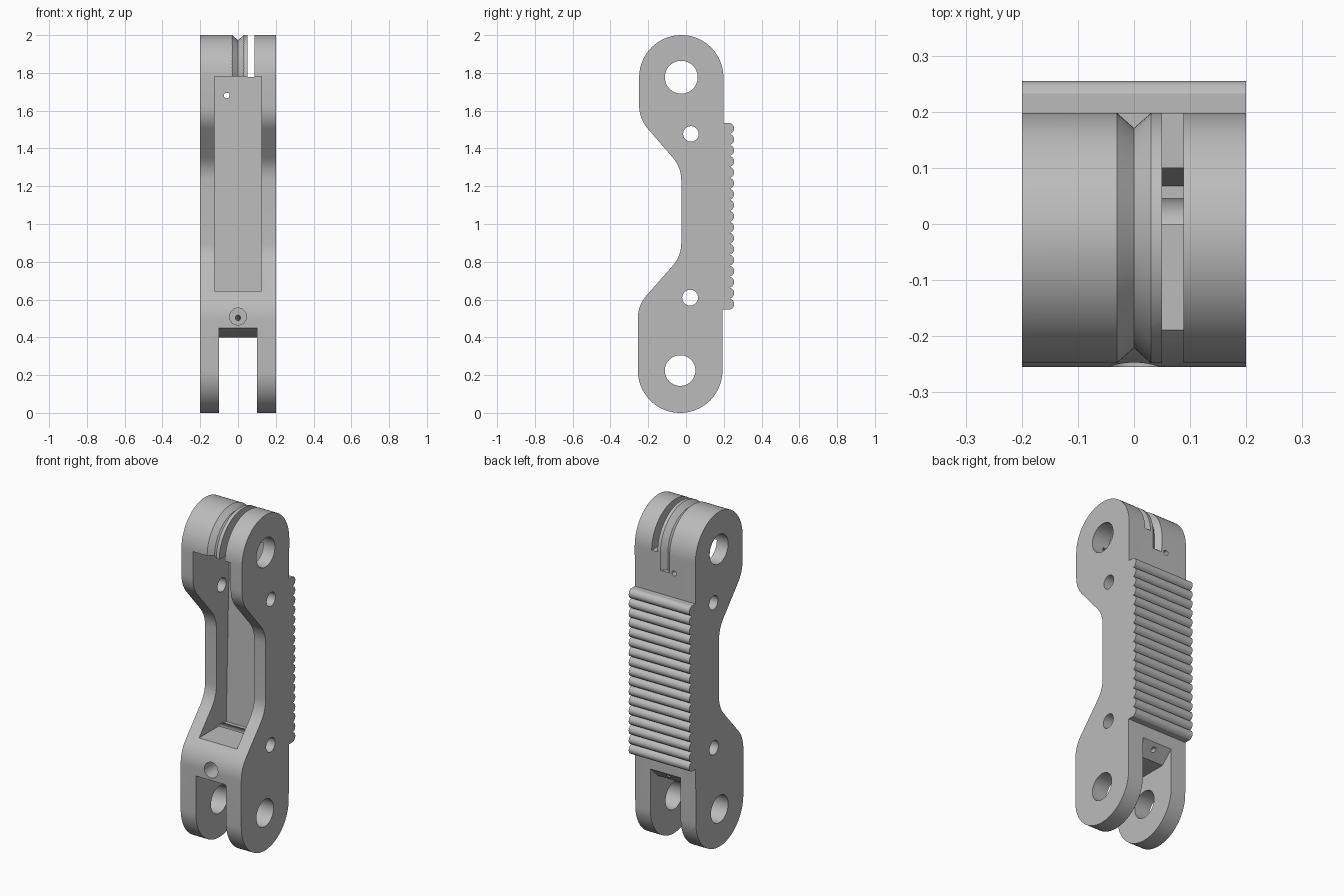
import bpy, bmesh, math
from mathutils import Vector

default = bpy.data.objects.get("Cube")
if default:
    bpy.data.objects.remove(default, do_unlink=True)

grey = bpy.data.materials.new("plain grey")
grey.use_nodes = True
COLOUR = (0.5, 0.5, 0.5, 1)
grey.diffuse_color = COLOUR
grey.node_tree.nodes["Principled BSDF"].inputs["Base Color"].default_value = COLOUR


def finish(name, bm):
    bmesh.ops.recalc_face_normals(bm, faces=bm.faces)
    mesh = bpy.data.meshes.new(name)
    bm.to_mesh(mesh)
    bm.free()
    mesh.materials.append(grey)
    ob = bpy.data.objects.new(name, mesh)
    bpy.context.collection.objects.link(ob)
    return ob


def prism(name, outline, x0, x1):
    """Extrude a (y, z) outline from x0 to x1."""
    bm = bmesh.new()
    face = bm.faces.new([bm.verts.new((x0, y, z)) for y, z in outline])
    moved = bmesh.ops.extrude_face_region(bm, geom=[face])["geom"]
    verts = [v for v in moved if isinstance(v, bmesh.types.BMVert)]
    bmesh.ops.translate(bm, verts=verts, vec=(x1 - x0, 0, 0))
    return finish(name, bm)


def arc(cy, cz, r, a0, a1, n):
    return [(cy + r * math.cos(math.radians(a0 + (a1 - a0) * i / n)),
             cz + r * math.sin(math.radians(a0 + (a1 - a0) * i / n))) for i in range(n + 1)]


def corner(before, point, after, cut, n=8):
    """Round an outline corner, starting and ending cut away from it."""
    p = Vector(point)
    a = p + (Vector(before) - p).normalized() * cut
    b = p + (Vector(after) - p).normalized() * cut
    steps = [i / n for i in range(n + 1)]
    return [tuple(a * (1 - t) ** 2 + p * 2 * t * (1 - t) + b * t * t) for t in steps]


def rod(name, start, end, r):
    a, b = Vector(start), Vector(end)
    bm = bmesh.new()
    bmesh.ops.create_cone(bm, cap_ends=True, segments=32, radius1=r, radius2=r, depth=(b - a).length)
    bm.transform((b - a).to_track_quat("Z", "Y").to_matrix().to_4x4())
    bmesh.ops.translate(bm, verts=bm.verts, vec=(a + b) / 2)
    return finish(name, bm)


def cross_hole(name, y, z, r):
    return prism(name, arc(y, z, r, 0, 352.5, 47), -0.3, 0.3)


# Link body: two round ends joined by a waisted front
TOP, BOTTOM = (-0.025, 1.777), (-0.031, 0.224)
waist = [(-0.248, 1.777), (-0.248, 1.557), (-0.025, 1.30), (-0.025, 0.83), (-0.255, 0.57), (-0.255, 0.224)]
outline = arc(*TOP, 0.223, 0, 180, 40)
for i in range(1, 5):
    outline += corner(waist[i - 1], waist[i], waist[i + 1], 0.07)
outline += arc(*BOTTOM, 0.224, 180, 360, 40)
body = prism("link_body", outline, -0.2, 0.2)

# Ribbed grip pad on the back
RIBS, STEPS, LOW, HIGH = 17, 8, 0.547, 1.535
ribs = [(0.17, LOW)]
for i in range(RIBS * STEPS + 1):
    swell = abs(math.sin(math.pi * i / STEPS)) ** 0.6
    ribs.append((0.233 + 0.022 * swell, LOW + (HIGH - LOW) * i / (RIBS * STEPS)))
ribs.append((0.17, HIGH))
prism("grip_pad", ribs, -0.2, 0.2)

# Front pocket with a leaning floor, clevis gap and through slot
cutters = [
    prism("pocket", [(-0.4, 0.645), (0.068, 0.645), (0.10, 1.78), (-0.4, 1.78)], -0.125, 0.125),
    prism("clevis_gap", [(-0.4, -0.1), (0.4, -0.1), (0.4, 0.47), (0.195, 0.47), (0.12, 0.40),
                         (-0.05, 0.40), (-0.255, 0.45), (-0.4, 0.45)], -0.1, 0.1),
    prism("tendon_slot", [(-0.4, 1.779), (0.4, 1.779), (0.4, 2.1), (-0.4, 2.1)], 0.05, 0.088),
]

# V groove swept over the top end and down the back
path = [(-1, 0, TOP[0], 1.74)]
for a in range(180, -1, -5):
    path.append((math.cos(math.radians(a)), math.sin(math.radians(a)), *TOP))
path.append((1, 0, TOP[0], 1.675))
bm = bmesh.new()
rings = []
for ny, nz, cy, cz in path:
    section = [(-0.036, 0.228), (0, 0.196), (0.036, 0.228)]
    rings.append([bm.verts.new((x, cy + ny * r, cz + nz * r)) for x, r in section])
for p, q in zip(rings, rings[1:]):
    for k in range(3):
        j = (k + 1) % 3
        bm.faces.new((p[k], p[j], q[j], q[k]))
bm.faces.new(rings[0])
bm.faces.new(rings[-1])
cutters.append(finish("v_groove", bm))

# Pivot and pin holes, then the small tendon holes
cutters += [
    cross_hole("top_pivot", *TOP, 0.087),
    cross_hole("bottom_pivot", *BOTTOM, 0.081),
    cross_hole("upper_pin", 0.026, 1.477, 0.041),
    cross_hole("lower_pin", 0.022, 0.61, 0.042),
    rod("front_bore", (0, -0.4, 0.51), (0, -0.12, 0.51), 0.045),
    rod("front_bore_exit", (0, -0.15, 0.51), (0, 0.22, 0.43), 0.014),
    rod("back_tendon_hole", (-0.06, 0.05, 1.68), (-0.06, 0.3, 1.68), 0.015),
]

# Cut everything, bake the result and drop the cutters
for c in cutters:
    mod = body.modifiers.new(c.name, "BOOLEAN")
    mod.operation, mod.solver, mod.object = "DIFFERENCE", "EXACT", c
graph = bpy.context.evaluated_depsgraph_get()
baked = bpy.data.meshes.new_from_object(body.evaluated_get(graph))
body.modifiers.clear()
body.data = baked
for c in cutters:
    bpy.data.objects.remove(c, do_unlink=True)

# Smooth curves, crisp edges
bpy.ops.object.select_all(action="DESELECT")
for name in ("link_body", "grip_pad"):
    bpy.data.objects[name].select_set(True)
bpy.context.view_layer.objects.active = body
bpy.ops.object.shade_smooth_by_angle(angle=math.radians(30))
